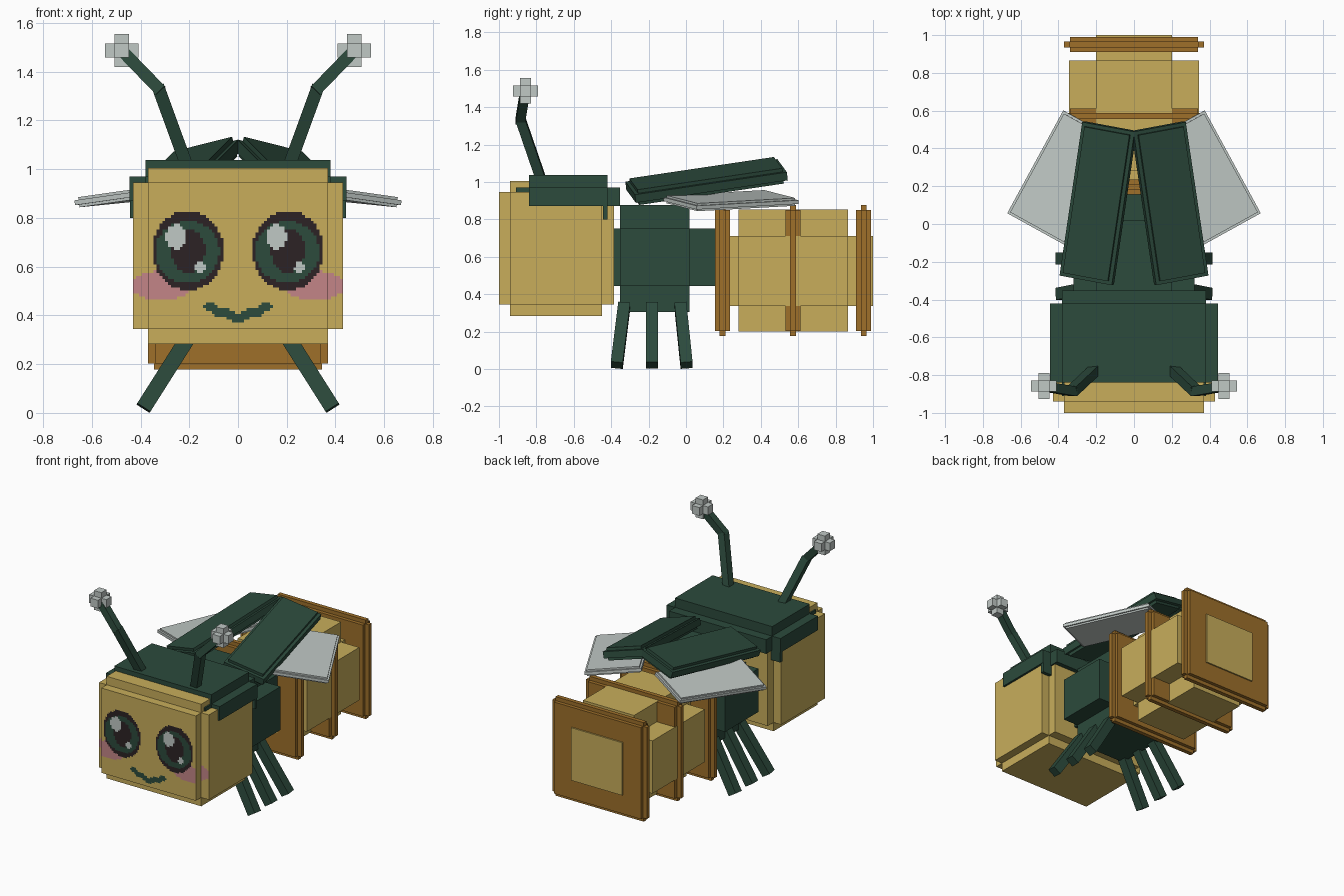
import bpy, bmesh, math
from mathutils import Vector, Matrix

cube = bpy.data.objects.get("Cube")
if cube:
    bpy.data.objects.remove(cube, do_unlink=True)


def material(name, rgb):
    m = bpy.data.materials.new(name)
    m.use_nodes = True
    m.diffuse_color = (*rgb, 1)
    m.node_tree.nodes["Principled BSDF"].inputs["Base Color"].default_value = (*rgb, 1)
    return m


YELLOW = material("honey yellow", (0.578, 0.423, 0.105))
BROWN = material("amber brown", (0.342, 0.162, 0.023))
GREEN = material("dark green", (0.025, 0.069, 0.045))
BLACK = material("near black", (0.025, 0.016, 0.018))
PINK = material("blush pink", (0.552, 0.235, 0.242))
PALE = material("pale grey", (0.527, 0.578, 0.558))


def finish(name, bm, *mats):
    me = bpy.data.meshes.new(name)
    bm.to_mesh(me)
    bm.free()
    for m in mats:
        me.materials.append(m)
    ob = bpy.data.objects.new(name, me)
    bpy.context.collection.objects.link(ob)
    return ob


def add_box(bm, centre, size, ax=(1, 0, 0), ay=(0, 1, 0)):
    """Box whose local x and y run along ax and ay."""
    y = Vector(ay).normalized()
    x = Vector(ax)
    x = (x - y * x.dot(y)).normalized()
    rot = Matrix((x, y, x.cross(y))).transposed().to_4x4()
    mat = Matrix.Translation(centre) @ rot @ Matrix.Diagonal((*size, 1))
    bmesh.ops.create_cube(bm, size=1, matrix=mat)


def blocks(name, mat, *boxes):
    """Symmetric boxes given as half width, y range, z range."""
    bm = bmesh.new()
    for hx, y0, y1, z0, z1 in boxes:
        add_box(bm, (0, (y0 + y1) / 2, (z0 + z1) / 2), (2 * hx, y1 - y0, z1 - z0))
    return finish(name, bm, mat)


def add_bar(bm, p0, p1, t):
    """Square bar from p0 to p1."""
    p0, p1 = Vector(p0), Vector(p1)
    d = p1 - p0
    add_box(bm, (p0 + p1) / 2, (t, d.length, t), Vector((0, 1, 0)).cross(d), d)


# Head: three crossing boxes give the stepped edges
blocks("head", YELLOW,
       (0.37, -1.0, -0.385, 0.345, 0.945),
       (0.43, -0.94, -0.45, 0.345, 0.945),
       (0.37, -0.94, -0.45, 0.283, 1.005))

# Cap over the back of the head
blocks("head_cap", GREEN,
       (0.38, -0.84, -0.42, 0.87, 1.037),
       (0.38, -0.91, -0.353, 0.87, 0.97),
       (0.445, -0.84, -0.42, 0.87, 0.97),
       (0.443, -0.445, -0.42, 0.80, 0.88))

# Thorax
blocks("thorax", GREEN,
       (0.20, -0.353, 0.02, 0.305, 0.877),
       (0.32, -0.353, 0.02, 0.444, 0.75),
       (0.20, -0.385, 0.155, 0.444, 0.75))

# Abdomen and its three flanged rings
blocks("abdomen", YELLOW,
       (0.20, 0.28, 0.866, 0.201, 0.852),
       (0.343, 0.28, 0.866, 0.337, 0.71),
       (0.20, 0.155, 1.0, 0.337, 0.71))
for label, y in (("front", 0.195), ("middle", 0.572), ("rear", 0.95)):
    blocks(label + "_ring", BROWN,
           (0.34, y - 0.04, y + 0.04, 0.203, 0.85),
           (0.37, y - 0.015, y + 0.015, 0.203, 0.85),
           (0.345, y - 0.015, y + 0.015, 0.177, 0.877))

for side, s in (("left", 1), ("right", -1)):
    # Legs
    for label, y0, y1 in (("front", -0.33, -0.37), ("middle", -0.183, -0.183),
                          ("rear", -0.03, 0.003)):
        bm = bmesh.new()
        add_bar(bm, (s * 0.185, y0, 0.34), (s * 0.388, y1, 0.02), 0.064)
        finish(f"{side}_{label}_leg", bm, GREEN)

    # Antenna with a bent stalk and a cross-shaped tip
    bm = bmesh.new()
    elbow = (s * 0.327, -0.885, 1.335)
    add_bar(bm, (s * 0.205, -0.77, 1.0), elbow, 0.052)
    add_bar(bm, (s * 0.317, -0.887, 1.322), (s * 0.475, -0.86, 1.485), 0.05)
    finish(side + "_antenna", bm, GREEN)
    bm = bmesh.new()
    for axis in range(3):
        size = [0.058] * 3
        size[axis] = 0.136
        add_box(bm, (s * 0.477, -0.858, 1.487), size)
    finish(side + "_antenna_tip", bm, PALE)

    # Wing case: slab with a thinner rim
    bm = bmesh.new()
    for size in ((0.29, 0.83, 0.045), (0.25, 0.79, 0.085)):
        add_box(bm, (s * 0.19, 0.11, 1.005), size,
                (0.28, s * 0.06, -s * 0.07), (-s * 0.12, 0.81, 0.12))
    finish(side + "_wing_case", bm, GREEN)

    # Flight wing: slab with a thinner rim
    bm = bmesh.new()
    for size in ((0.37, 0.62, 0.02), (0.345, 0.595, 0.042)):
        add_box(bm, (s * 0.361, 0.24, 0.9), size,
                (0.315, s * 0.195, -s * 0.045), (-s * 0.297, 0.545, 0.03))
    finish(side + "_wing", bm, PALE)


# Painted face: square cells coloured by ellipses and a mouth line
def inside(x, z, cx, cz, rx, rz):
    return ((x - cx) / rx) ** 2 + ((z - cz) / rz) ** 2 < 1


MOUTH = [Vector(p) for p in ((0, 0.385), (0.055, 0.412), (0.088, 0.418), (0.12, 0.44))]


def on_mouth(x, z):
    p = Vector((abs(x), z))
    for a, b in zip(MOUTH, MOUTH[1:]):
        t = max(0, min(1, (p - a).dot(b - a) / (b - a).length_squared))
        if (a + (b - a) * t - p).length < 0.019:
            return True
    return False


def face_colour(x, z):
    """Slot: 0 black, 1 green, 2 pale, 3 pink, None unpainted."""
    e = x - math.copysign(0.205, x)
    if inside(e, z, -0.048, 0.722, 0.043, 0.05) or inside(e, z, 0.048, 0.597, 0.021, 0.021):
        return 2
    if inside(e, z, 0, 0.665, 0.07, 0.09):
        return 0
    if inside(e, z, -0.003, 0.66, 0.132, 0.127):
        return 1
    if inside(e, z, 0, 0.666, 0.146, 0.163):
        return 0
    if on_mouth(x, z):
        return 1
    if inside(abs(x), z, 0.315, 0.521, 0.122, 0.06):
        return 3
    return None


bm = bmesh.new()
CELL = 0.43 / 36
for i in range(-36, 36):
    for j in range(30, 72):
        x, z = i * CELL, j * CELL
        slot = face_colour(x + CELL / 2, z + CELL / 2)
        if slot is None:
            continue
        y = -1.002 if abs(x + CELL / 2) < 0.37 else -0.942
        f = bm.faces.new([bm.verts.new(p) for p in (
            (x, y, z), (x + CELL, y, z), (x + CELL, y, z + CELL), (x, y, z + CELL))])
        f.material_index = slot
bmesh.ops.remove_doubles(bm, verts=bm.verts, dist=1e-4)
finish("painted_face", bm, BLACK, GREEN, PALE, PINK)
